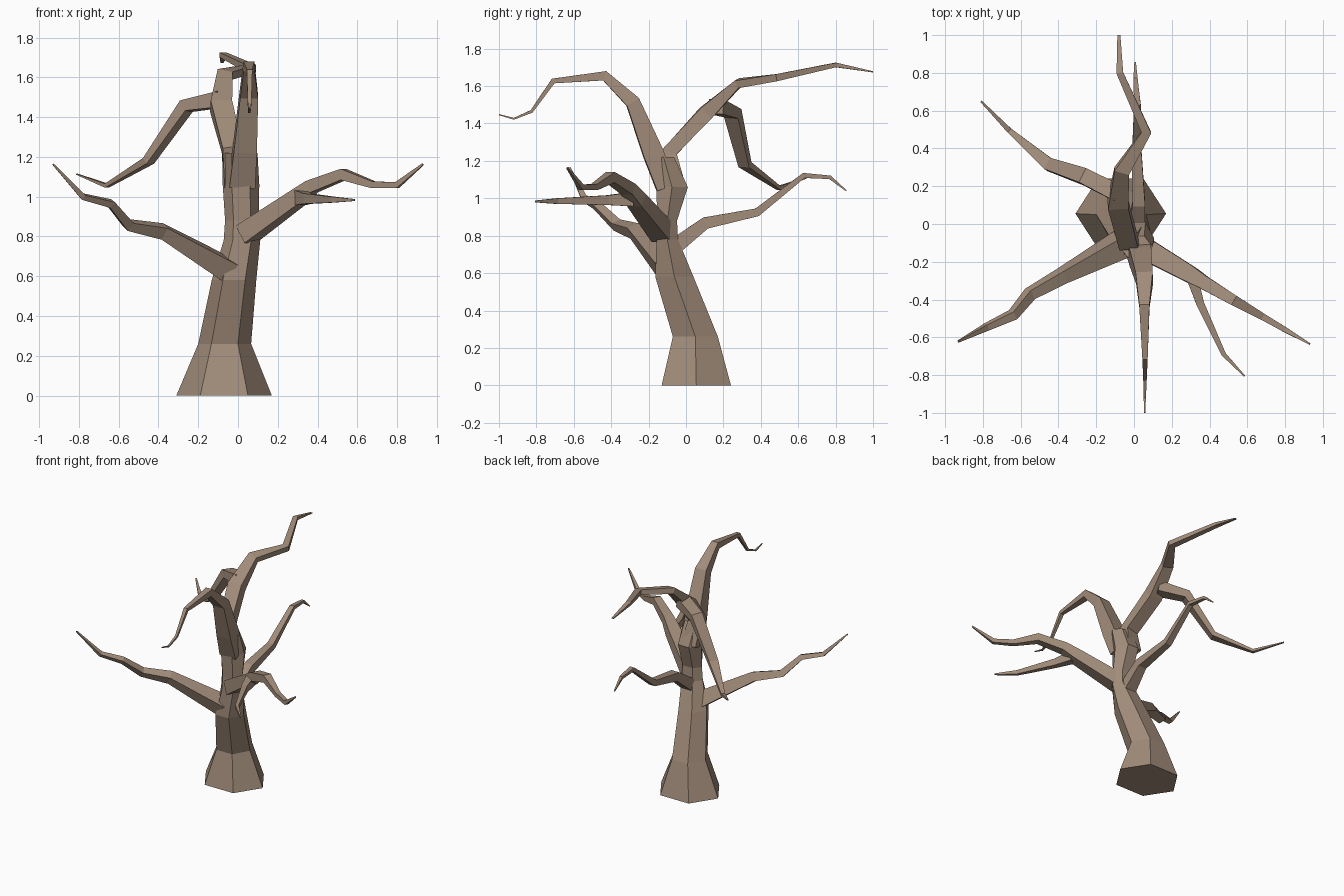
import bpy, math
from mathutils import Vector

bark = bpy.data.materials.new("bark")
bark.diffuse_color = (0.36, 0.265, 0.195, 1)


def skin(name, rings):
    """Join a stack of equal-sized rings into a closed, flat-shaded tube."""
    n = len(rings[0])
    verts = [v for ring in rings for v in ring]
    faces = [tuple(reversed(range(n)))]
    for i in range(len(rings) - 1):
        for k in range(n):
            a, b = i * n + k, i * n + (k + 1) % n
            faces.append((a, b, b + n, a + n))
    faces.append(tuple(range(len(verts) - n, len(verts))))
    mesh = bpy.data.meshes.new(name)
    mesh.from_pydata(verts, [], faces)
    mesh.materials.append(bark)
    obj = bpy.data.objects.new(name, mesh)
    bpy.context.collection.objects.link(obj)
    return obj


def trunk(name, rings):
    """Six-sided level rings: x, y, z, x radius, y radius."""
    skin(name, [[Vector((x + rx * math.cos(k * math.pi / 3),
                         y + ry * math.sin(k * math.pi / 3), z)) for k in range(6)]
                for x, y, z, rx, ry in rings])


def branch(name, path, twist=0):
    """Four-sided tapering limb: x, y, z, half width, half height."""
    pts = [Vector(p[:3]) for p in path]
    run = pts[-1] - pts[0]
    side_hint = Vector((run.y, -run.x, 0)).normalized()
    rings = []
    for i, p in enumerate(pts):
        t = Vector((0, 0, 0))
        if i > 0:
            t += (p - pts[i - 1]).normalized()
        if i < len(pts) - 1:
            t += (pts[i + 1] - p).normalized()
        t.normalize()
        side = (side_hint - t * side_hint.dot(t)).normalized()
        up = side.cross(t)
        w, h = path[i][3:]
        ring = []
        for k in range(4):
            a = math.radians(45 + 90 * k + twist)
            ring.append(p + side * (w * math.sqrt(2) * math.cos(a))
                        - up * (-h * math.sqrt(2) * math.sin(a)))
        # side x up points against travel, so reverse for outward faces
        rings.append(ring if side.cross(up).dot(t) > 0 else ring[::-1])
    skin(name, rings)


# Leaning trunk with flared foot
trunk("trunk", [
    (-0.07, 0.055, 0, 0.24, 0.214),
    (-0.067, 0.05, 0.26, 0.133, 0.139),
    (-0.02, -0.062, 0.58, 0.112, 0.118),
    (0.02, -0.10, 0.78, 0.092, 0.066),
    (0.02, -0.10, 0.88, 0.085, 0.060),
    (0.015, -0.075, 1.06, 0.092, 0.098),
    (0.01, -0.12, 1.22, 0.088, 0.065)])

# Upper fork, forward limb
branch("front_limb", [
    (0.02, -0.11, 1.06, 0.065, 0.05),
    (0.035, -0.175, 1.24, 0.058, 0.055),
    (0.055, -0.285, 1.515, 0.045, 0.038),
    (0.055, -0.435, 1.655, 0.027, 0.026),
    (0.058, -0.71, 1.627, 0.014, 0.014),
    (0.058, -0.825, 1.465, 0.009, 0.008),
    (0.057, -0.92, 1.425, 0.006, 0.005),
    (0.057, -1.0, 1.447, 0.003, 0.003)])

# Upper fork, backward limb
branch("back_limb", [
    (-0.01, -0.05, 1.06, 0.06, 0.045),
    (-0.03, -0.095, 1.24, 0.05, 0.042),
    (-0.085, 0.105, 1.455, 0.054, 0.04),
    (-0.065, 0.28, 1.615, 0.04, 0.022),
    (0.065, 0.485, 1.645, 0.026, 0.019),
    (-0.075, 0.80, 1.713, 0.018, 0.012),
    (-0.08, 1.0, 1.676, 0.008, 0.003)])

# Drooping limb off the backward limb
branch("drooping_limb", [
    (-0.08, 0.16, 1.49, 0.045, 0.04),
    (-0.26, 0.25, 1.455, 0.042, 0.03),
    (-0.45, 0.315, 1.18, 0.034, 0.018),
    (-0.66, 0.495, 1.055, 0.014, 0.01),
    (-0.81, 0.65, 1.113, 0.005, 0.003)])

# Left limb
branch("left_limb", [
    (-0.05, -0.10, 0.63, 0.062, 0.055),
    (-0.38, -0.275, 0.825, 0.035, 0.033),
    (-0.55, -0.37, 0.857, 0.028, 0.024),
    (-0.64, -0.48, 0.965, 0.024, 0.018),
    (-0.78, -0.545, 1.0, 0.017, 0.014),
    (-0.93, -0.622, 1.163, 0.005, 0.004)], 25)

# Right limb and its forward fork
branch("right_limb", [
    (0.04, -0.12, 0.81, 0.06, 0.05),
    (0.295, -0.265, 0.99, 0.045, 0.04),
    (0.37, -0.31, 1.05, 0.036, 0.032),
    (0.53, -0.405, 1.112, 0.028, 0.028),
    (0.68, -0.49, 1.06, 0.018, 0.017),
    (0.80, -0.56, 1.058, 0.014, 0.015),
    (0.93, -0.635, 1.163, 0.004, 0.005)])
branch("right_fork", [
    (0.31, -0.29, 0.995, 0.03, 0.038),
    (0.35, -0.42, 0.99, 0.021, 0.026),
    (0.475, -0.69, 0.985, 0.012, 0.015),
    (0.585, -0.805, 0.983, 0.004, 0.005)])

# Low back limb
branch("low_back_limb", [
    (0.01, -0.09, 0.72, 0.05, 0.045),
    (0.025, 0.105, 0.868, 0.034, 0.032),
    (0.015, 0.38, 0.925, 0.025, 0.022),
    (0.018, 0.63, 1.122, 0.018, 0.014),
    (0.008, 0.77, 1.112, 0.011, 0.010),
    (0.006, 0.857, 1.04, 0.004, 0.003)])
